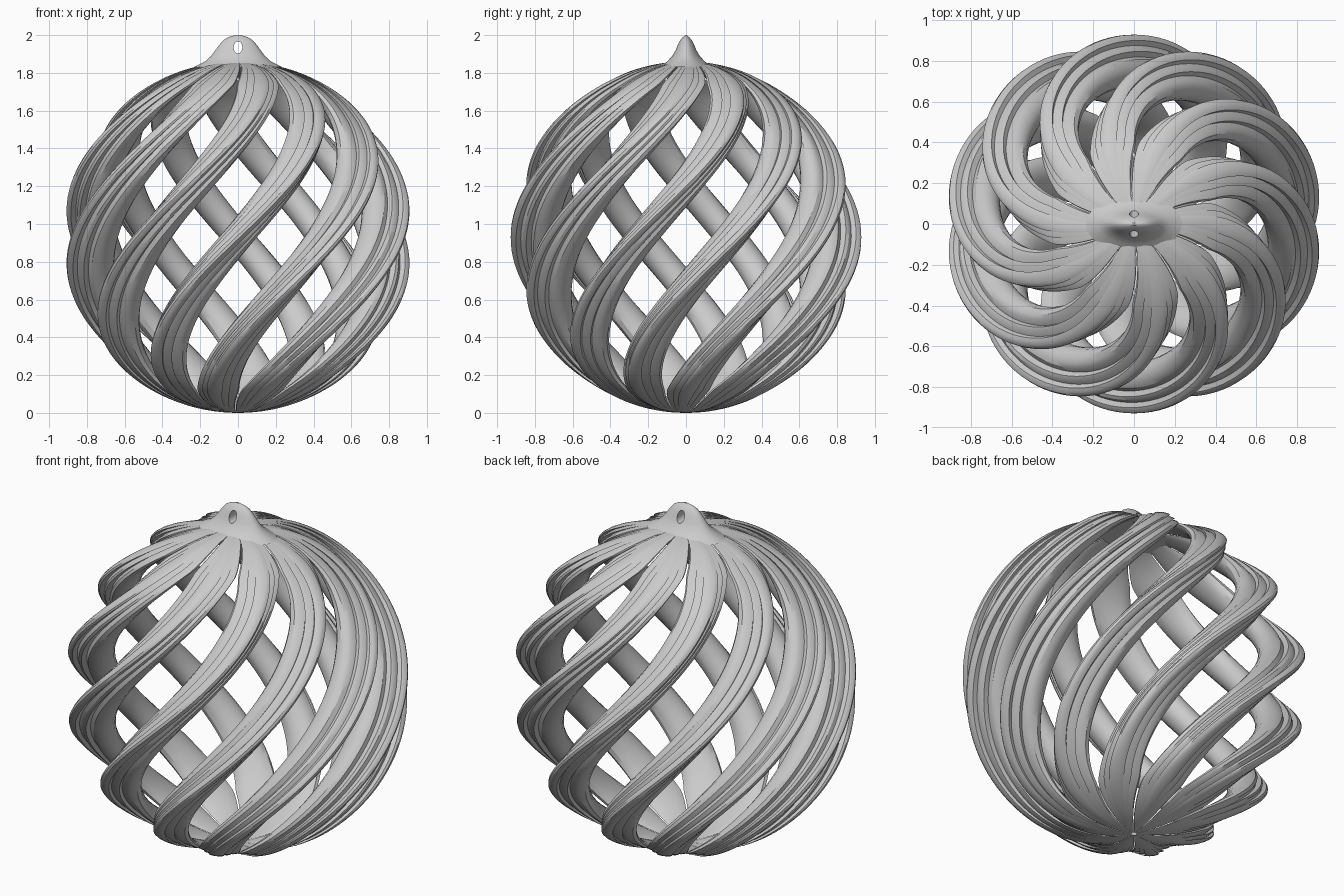
import bpy, bmesh, math

cube = bpy.data.objects.get("Cube")
if cube:
    bpy.data.objects.remove(cube, do_unlink=True)

R = 0.93                      # ball radius
RIBS = 10
TWIST = math.radians(120)     # turn of each rib from bottom to top
STEPS = 80

grey = bpy.data.materials.new("plain grey")
grey.use_nodes = True
grey.diffuse_color = (0.6, 0.6, 0.6, 1)
grey.node_tree.nodes["Principled BSDF"].inputs["Base Color"].default_value = (0.6, 0.6, 0.6, 1)


def loft(name, rings):
    """Skin a list of equal closed rings and cap both ends."""
    bm = bmesh.new()
    loops = [[bm.verts.new(p) for p in ring] for ring in rings]
    n = len(loops[0])
    for low, high in zip(loops, loops[1:]):
        for i in range(n):
            j = (i + 1) % n
            bm.faces.new((low[i], low[j], high[j], high[i]))
    bm.faces.new(loops[0][::-1])
    bm.faces.new(loops[-1])
    bmesh.ops.recalc_face_normals(bm, faces=bm.faces)
    mesh = bpy.data.meshes.new(name)
    bm.to_mesh(mesh)
    bm.free()
    mesh.materials.append(grey)
    obj = bpy.data.objects.new(name, mesh)
    bpy.context.collection.objects.link(obj)
    return obj


def smooth(obj, degrees):
    bpy.ops.object.select_all(action="DESELECT")
    obj.select_set(True)
    bpy.context.view_layer.objects.active = obj
    bpy.ops.object.shade_smooth_by_angle(angle=math.radians(degrees))


# Rib cross-section: stepped ridges outside, rounded wall inside (radius, half width)
half = [(0.928, 0.01), (0.917, 0.028), (0.9, 0.038), (0.875, 0.026),
        (0.862, 0.056), (0.845, 0.068), (0.818, 0.052), (0.805, 0.084),
        (0.78, 0.1), (0.74, 0.1), (0.705, 0.08), (0.685, 0.05), (0.675, 0.02)]
section = half + [(r, -w) for r, w in reversed(half)]

# Ribs widen a little away from the equator, then fan together at the poles
rings = []
for k in range(STEPS + 1):
    phi = 0.02 + (math.pi - 0.04) * k / STEPS
    z = R * (1 - math.cos(phi))
    s = math.sin(phi)
    width = min(1.25 - 0.25 * s, 2.3 * s)
    turn = TWIST * (z / (2 * R) - 0.5) - math.pi / 2
    c, d = math.cos(turn), math.sin(turn)
    rings.append([(r * s * c - w * width * d, r * s * d + w * width * c, z)
                  for r, w in section])

# Ring of twisted ribs sharing one mesh
rib = loft("spiral_rib", rings)
smooth(rib, 32)
for k in range(1, RIBS):
    copy = bpy.data.objects.new("spiral_rib_%d" % k, rib.data)
    copy.rotation_euler.z = math.tau * k / RIBS
    bpy.context.collection.objects.link(copy)

# Hanging cap: flattened bell (height, half width, half depth)
bell = [(1.83, 0.235, 0.14), (1.86, 0.175, 0.1),
        (1.89, 0.142, 0.072), (1.92, 0.12, 0.056), (1.95, 0.098, 0.044),
        (1.975, 0.075, 0.03), (1.99, 0.05, 0.016), (2.0, 0.015, 0.005)]
cap = loft("hanging_cap", [
    [(a * math.cos(math.tau * i / 64), b * math.sin(math.tau * i / 64), z) for i in range(64)]
    for z, a, b in bell])

# Eyelet through the cap
bpy.ops.mesh.primitive_cylinder_add(vertices=24, radius=0.023, depth=1,
                                    location=(0, 0, 1.935), rotation=(math.pi / 2, 0, 0))
cutter = bpy.context.object
cutter.name = "eyelet_cutter"
cutter.scale.y = 1.4
cutter.hide_render = True
cut = cap.modifiers.new("eyelet", "BOOLEAN")
cut.object = cutter
cut.solver = "EXACT"
bpy.context.view_layer.objects.active = cap
bpy.ops.object.modifier_apply(modifier=cut.name)
bpy.data.objects.remove(cutter, do_unlink=True)
smooth(cap, 35)
